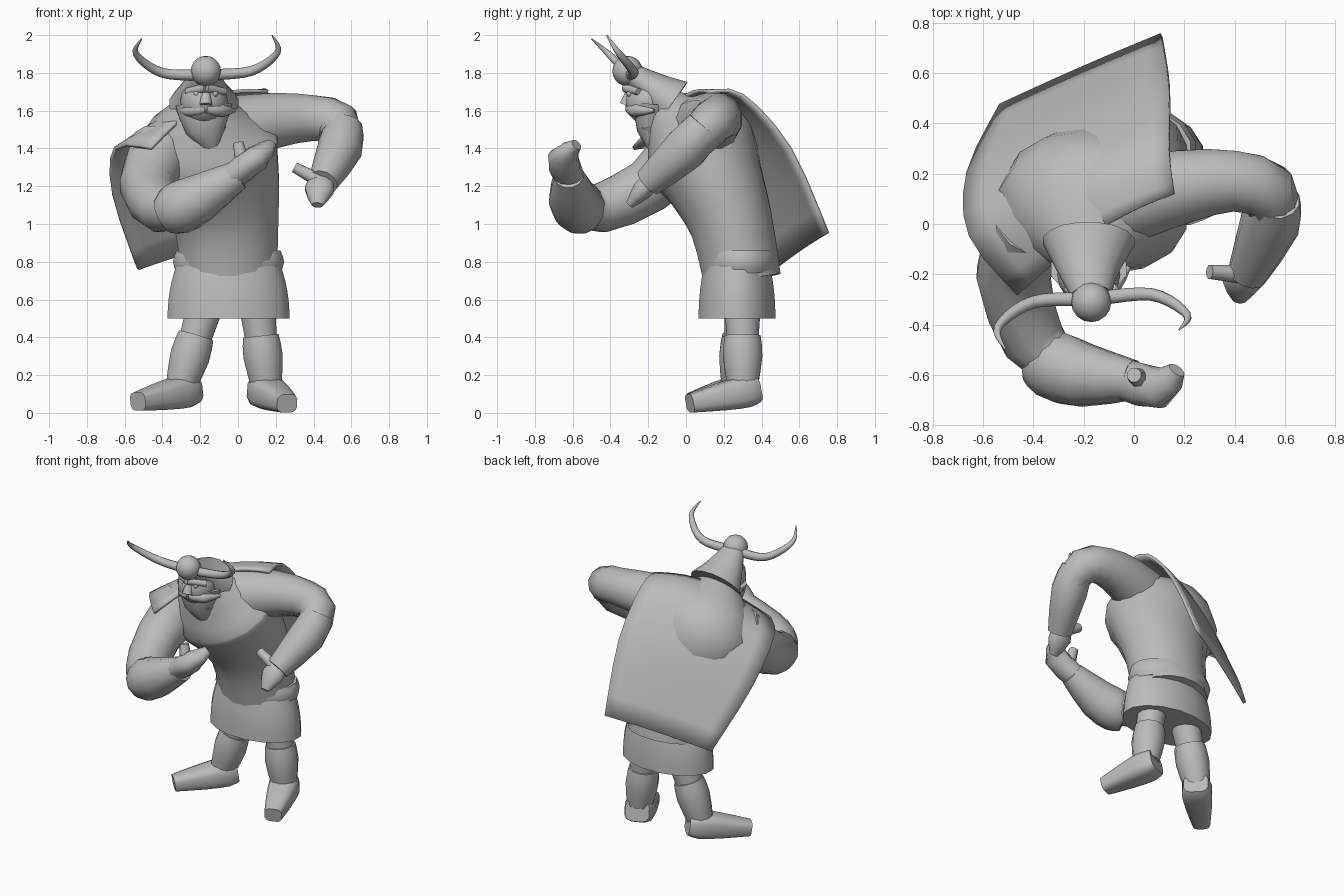
import bpy, math
from mathutils import Vector

if "Cube" in bpy.data.objects:
    bpy.data.objects.remove(bpy.data.objects["Cube"])

clay = bpy.data.materials.new("clay_grey")
clay.use_nodes = True
clay.diffuse_color = (.5, .5, .5, 1)
shader = clay.node_tree.nodes["Principled BSDF"]
shader.inputs["Base Color"].default_value = clay.diffuse_color

ACROSS, UP = Vector((1, 0, 0)), Vector((0, 0, 1))


def add_mesh(name, verts, faces):
    mesh = bpy.data.meshes.new(name)
    mesh.from_pydata(verts, [], faces)
    obj = bpy.data.objects.new(name, mesh)
    bpy.context.collection.objects.link(obj)
    mesh.materials.append(clay)
    bpy.ops.object.select_all(action='DESELECT')
    obj.select_set(True)
    bpy.context.view_layer.objects.active = obj
    bpy.ops.object.shade_smooth_by_angle(angle=math.radians(45))
    return obj


def smooth_path(points, steps):
    """Catmull-Rom interpolation through points of any dimension."""
    path, last = [], len(points) - 1
    for i in range(last):
        before, start, end = points[max(i - 1, 0)], points[i], points[i + 1]
        after = points[min(i + 2, last)]
        for step in range(steps):
            t = step / steps
            path.append([
                b + t / 2 * (c - a + t * (2*a - 5*b + 4*c - d + t * (3*b - a - 3*c + d)))
                for a, b, c, d in zip(before, start, end, after)])
    return path + [points[last]]


def tube(name, stations, ref=ACROSS, flat=1, sides=12, power=1, steps=2):
    """Loft of rounded rings; each station is x, y, z, radius along ref.
    flat scales the other radius, a power below one squares the ring."""
    rings = smooth_path(stations, steps)
    centres = [Vector(ring[:3]) for ring in rings]
    verts, faces, last = [], [], len(rings) - 1

    def bend(value):
        return math.copysign(abs(value) ** power, value)

    for i, ring in enumerate(rings):
        radius = ring[3]
        tangent = (centres[min(i + 1, last)] - centres[max(i - 1, 0)]).normalized()
        side = (ref - tangent * ref.dot(tangent)).normalized()
        other = tangent.cross(side) * flat
        for k in range(sides):
            turn = math.tau * (k + .5) / sides
            offset = side * bend(math.cos(turn)) + other * bend(math.sin(turn))
            verts.append(centres[i] + offset * radius)
    for i in range(last):
        low, high = i * sides, (i + 1) * sides
        for k in range(sides):
            j = (k + 1) % sides
            faces.append((low + k, low + j, high + j, high + k))
    faces.append(tuple(reversed(range(sides))))
    faces.append(tuple(range(last * sides, len(verts))))
    return add_mesh(name, verts, faces)


def ball(name, centre, radius):
    bpy.ops.mesh.primitive_uv_sphere_add(segments=16, ring_count=10,
                                         radius=radius, location=centre)
    obj = bpy.context.object
    obj.name = name
    obj.data.materials.append(clay)
    bpy.ops.object.shade_smooth()


# Torso, leaning forward and to its right
tube("torso", [(-.05, .3, .7, .26), (-.06, .24, 1, .28), (-.1, .15, 1.23, .33),
               (-.17, .05, 1.42, .38), (-.18, -.12, 1.62, .15)],
     flat=.8, sides=16, steps=3)

# Belt and flared skirt
tube("belt", [(-.05, .29, .8 + .06 * k, .3 - .02 * k * k) for k in (-1, 0, 1)],
     flat=.68, sides=16)
tube("skirt", [(-.05, .27, .5 + .1 * k, .33 - .006 * k * k) for k in range(4)],
     flat=.63, sides=16)

# Legs, boots and feet
legs = {"right": ((-.17, .3, .58), (-.3, .27, .15), (-.53, .04, .06)),
        "left": ((.1, .3, .58), (.15, .3, .15), (.26, .02, .05))}
for side, joints in legs.items():
    hip, ankle, toe = map(Vector, joints)
    tube(side + "_leg", [(*hip, .1), (*ankle, .07)])
    tube(side + "_boot", [(*hip.lerp(ankle, .4), .098),
                          (*hip.lerp(ankle, .65), .108), (*ankle, .085)])
    sole = ankle - UP * .04
    tube(side + "_foot", [(*toe.lerp(sole, 1.25), .07), (*toe.lerp(sole, 1.05), .085),
                          (*toe.lerp(sole, .6), .075), (*toe, .05)],
         ref=UP, flat=1.15, power=.6)

# Left arm, bent with the elbow out
tube("left_upper_arm", [(-.08, .08, 1.5, .18), (.2, .15, 1.55, .15), (.4, .17, 1.56, .125),
                        (.53, .13, 1.53, .12), (.56, .03, 1.42, .1)], ref=UP)
tube("left_forearm", [(.56, .1, 1.52, .1), (.54, 0, 1.4, .12), (.45, -.2, 1.22, .08)])
tube("left_hand", [(.45, -.18, 1.24, .06), (.43, -.23, 1.18, .08), (.42, -.3, 1.1, .03)],
     flat=.7)
tube("left_thumb", [(.43, -.2, 1.23, .04), (.3, -.19, 1.3, .03)], ref=UP, sides=8)

# Right arm, folded across the front with a raised fist
tube("right_upper_arm", [(-.4, 0, 1.4, .17), (-.48, -.2, 1.2, .15),
                         (-.4, -.46, 1.08, .13), (-.3, -.54, 1.1, .1)], ref=UP)
tube("right_forearm", [(-.38, -.53, 1.05, .11), (-.32, -.56, 1.08, .14),
                       (-.2, -.6, 1.14, .13), (0, -.62, 1.26, .08)], ref=UP)
tube("right_hand", [(-.03, -.62, 1.25, .07), (.1, -.65, 1.35, .07), (.17, -.58, 1.42, .03)],
     ref=UP, flat=1.2)
tube("right_thumb", [(.03, -.62, 1.3, .045), (0, -.6, 1.43, .03)], sides=8)

# Head with nose and beard
ball("head", (-.18, -.2, 1.65), .125)
tube("nose", [(-.17, -.29, 1.72, .02), (-.17, -.32, 1.63, .035)], sides=8)
tube("beard", [(-.18, -.18, 1.63, .155), (-.17, -.19, 1.5, .11), (-.12, -.17, 1.37, .01)],
     flat=.65)

# Paired details on the face
for side, sign in (("right", -1), ("left", 1)):
    def face_point(x, y, z, radius):
        return (sign * x - .17, y, z, radius)

    ball(side + "_eye", face_point(.05, -.3, 1.69, 0)[:3], .015)
    tube(side + "_brow", [face_point(0, -.32, 1.72, .025), face_point(.1, -.25, 1.7, .02)],
         ref=UP, sides=8)
    tube(side + "_moustache", [face_point(0, -.3, 1.61, .025), face_point(.08, -.26, 1.6, .035),
                               face_point(.15, -.17, 1.6, .01)], ref=UP, sides=8)
    tube(side + "_beard_lock", [face_point(.06, -.19, 1.52, .05),
                                face_point(.05, -.17, 1.42, .01)], sides=8)

# Bell-shaped helmet with a knob
tube("helmet", [(-.18, -.07, 1.64, .185), (-.18, -.17, 1.71, .13), (-.17, -.28, 1.79, .08)],
     flat=.75, sides=16, steps=4)
ball("helmet_knob", (-.17, -.31, 1.81), .08)

# Two curved horns, tapering to the tip
horns = {"right": [(-.4, -.31, 1.8), (-.54, -.41, 1.9), (-.51, -.5, 1.98)],
         "left": [(.07, -.28, 1.81), (.21, -.36, 1.91), (.18, -.42, 2)]}
for side, bends in horns.items():
    root = (-.17, -.3, 1.79)
    tube(side + "_horn", [(*point, radius) for point, radius
                          in zip([root] + bends, (.03, .026, .017, .003))],
         ref=Vector((0, 1, 0)), sides=10, steps=5)

# Cape: spanned between its two side edges and bulging over the back
left_edge = smooth_path([(.16, .12, 1.7), (.14, .3, 1.68), (.14, .55, 1.4), (.11, .75, .95)], 3)
right_edge = smooth_path([(-.46, -.28, 1.4), (-.65, -.05, 1.4),
                          (-.66, .2, 1.15), (-.53, .47, .76)], 3)
rows, columns = len(left_edge), 11
verts = []
for c in range(columns):
    u = c / (columns - 1)
    for r in range(rows):
        bulge = math.sin(math.pi * u) * (1 - r / rows)
        point = Vector(left_edge[r]).lerp(Vector(right_edge[r]), u)
        verts.append(point + Vector((0, .05, .11)) * bulge)
faces = []
for c in range(columns - 1):
    for r in range(rows - 1):
        corner = c * rows + r
        faces.append((corner, corner + 1, corner + rows + 1, corner + rows))
cape = add_mesh("cape", verts, faces)
thickness = cape.modifiers.new("thickness", 'SOLIDIFY')
thickness.thickness, thickness.offset = .02, 0
